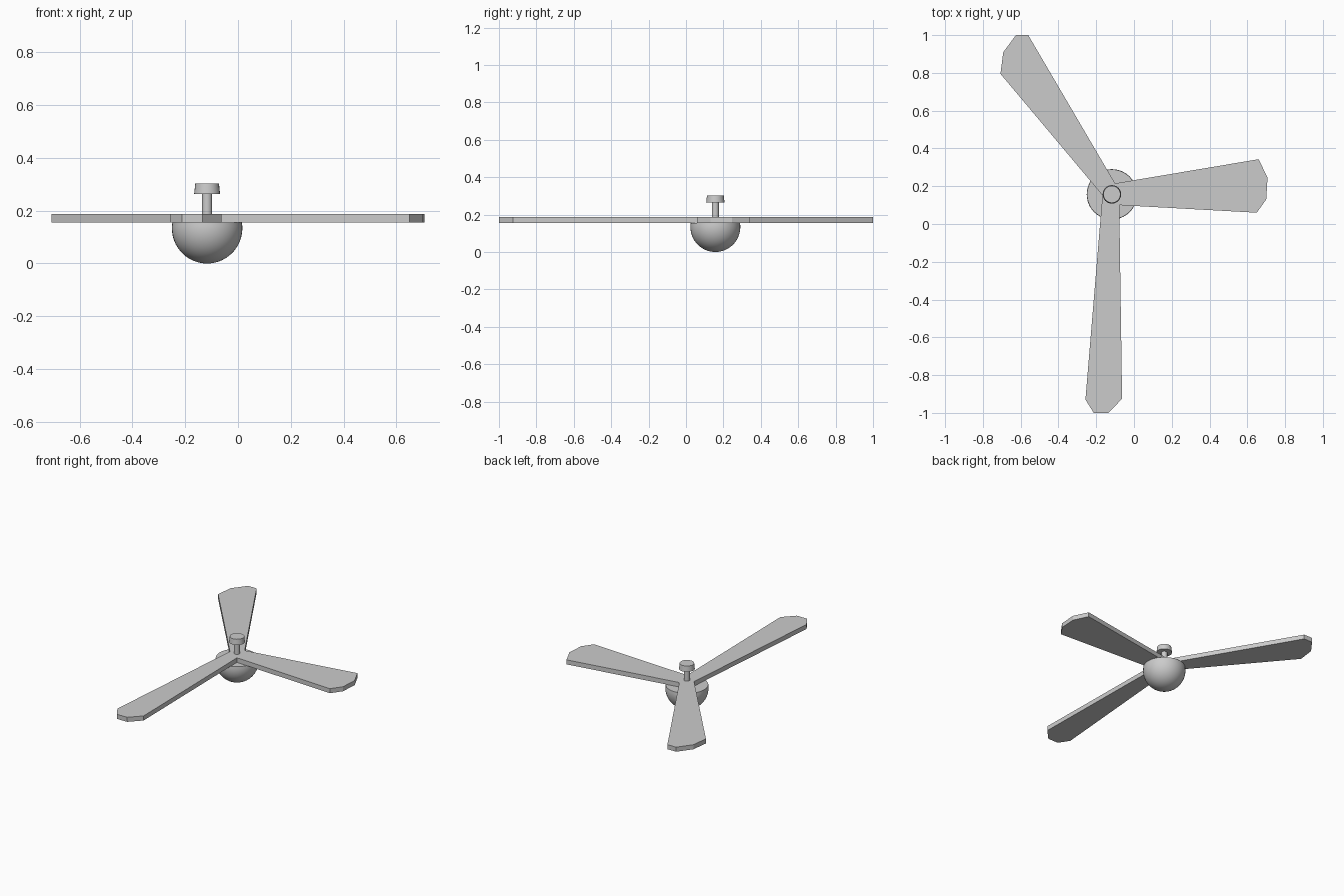
import bpy, bmesh, math

old = bpy.data.objects.get("Cube")
if old:
    bpy.data.objects.remove(old, do_unlink=True)

HUB = (-0.117, 0.157)
BLADE_BOTTOM, BLADE_TOP = 0.156, 0.187

grey = bpy.data.materials.new("light_grey")
grey.use_nodes = True
grey.diffuse_color = (0.6, 0.6, 0.6, 1)
grey.node_tree.nodes["Principled BSDF"].inputs["Base Color"].default_value = (0.6, 0.6, 0.6, 1)


def finish(name, bm, smooth=False):
    bmesh.ops.recalc_face_normals(bm, faces=bm.faces[:])
    mesh = bpy.data.meshes.new(name)
    bm.to_mesh(mesh)
    bm.free()
    mesh.materials.append(grey)
    ob = bpy.data.objects.new(name, mesh)
    bpy.context.collection.objects.link(ob)
    if smooth:
        bpy.ops.object.select_all(action='DESELECT')
        ob.select_set(True)
        bpy.context.view_layer.objects.active = ob
        bpy.ops.object.shade_smooth_by_angle(angle=math.radians(35))
    return ob


def lathe(name, profile, sides):
    """Spin an (r, z) profile around the hub axis."""
    bm = bmesh.new()
    verts = [bm.verts.new((HUB[0] + r, HUB[1], z)) for r, z in profile]
    edges = [bm.edges.new(pair) for pair in zip(verts, verts[1:])]
    bmesh.ops.spin(bm, geom=verts + edges, cent=(*HUB, 0), axis=(0, 0, 1),
                   angle=math.tau, steps=sides, use_duplicate=False)
    bmesh.ops.remove_doubles(bm, verts=bm.verts[:], dist=1e-5)
    return finish(name, bm, smooth=True)


# Motor bowl: sphere cut flat just above its middle
R = 0.1335
top_angle = math.asin((BLADE_BOTTOM - R) / R)
angles = [-math.pi / 2 + (top_angle + math.pi / 2) * i / 16 for i in range(17)]
bowl = [(R * math.cos(a), R + R * math.sin(a)) for a in angles]
bowl[0] = (0, 0)
lathe("motor_bowl", bowl + [(0, BLADE_BOTTOM)], 40)

# Down rod and ceiling cap
lathe("down_rod", [(0, 0.17), (0.019, 0.17), (0.019, 0.266), (0, 0.266)], 24)
lathe("ceiling_cap", [(0, 0.264), (0.049, 0.264), (0.045, 0.302), (0, 0.302)], 24)

# Three flared blades that meet at the hub
notch_back, notch_right, notch_left = (-0.10, 0.215), (-0.078, 0.10), (-0.167, 0.152)
outlines = [
    [HUB, notch_right, (0.65, 0.06), (0.70, 0.13), (0.707, 0.245), (0.66, 0.343), notch_back],
    [HUB, notch_back, (-0.56, 1.0), (-0.625, 1.0), (-0.692, 0.91), (-0.707, 0.795), notch_left],
    [HUB, notch_left, (-0.257, -0.93), (-0.213, -1.0), (-0.135, -1.0), (-0.063, -0.925), notch_right],
]
bm = bmesh.new()
for outline in outlines:
    bm.faces.new([bm.verts.new((x, y, BLADE_BOTTOM)) for x, y in outline])
bmesh.ops.remove_doubles(bm, verts=bm.verts[:], dist=1e-5)
bottom = bm.faces[:]
result = bmesh.ops.extrude_face_region(bm, geom=bottom, use_keep_orig=True)
raised = [g for g in result["geom"] if isinstance(g, bmesh.types.BMVert)]
bmesh.ops.translate(bm, verts=raised, vec=(0, 0, BLADE_TOP - BLADE_BOTTOM))
finish("blades", bm)
